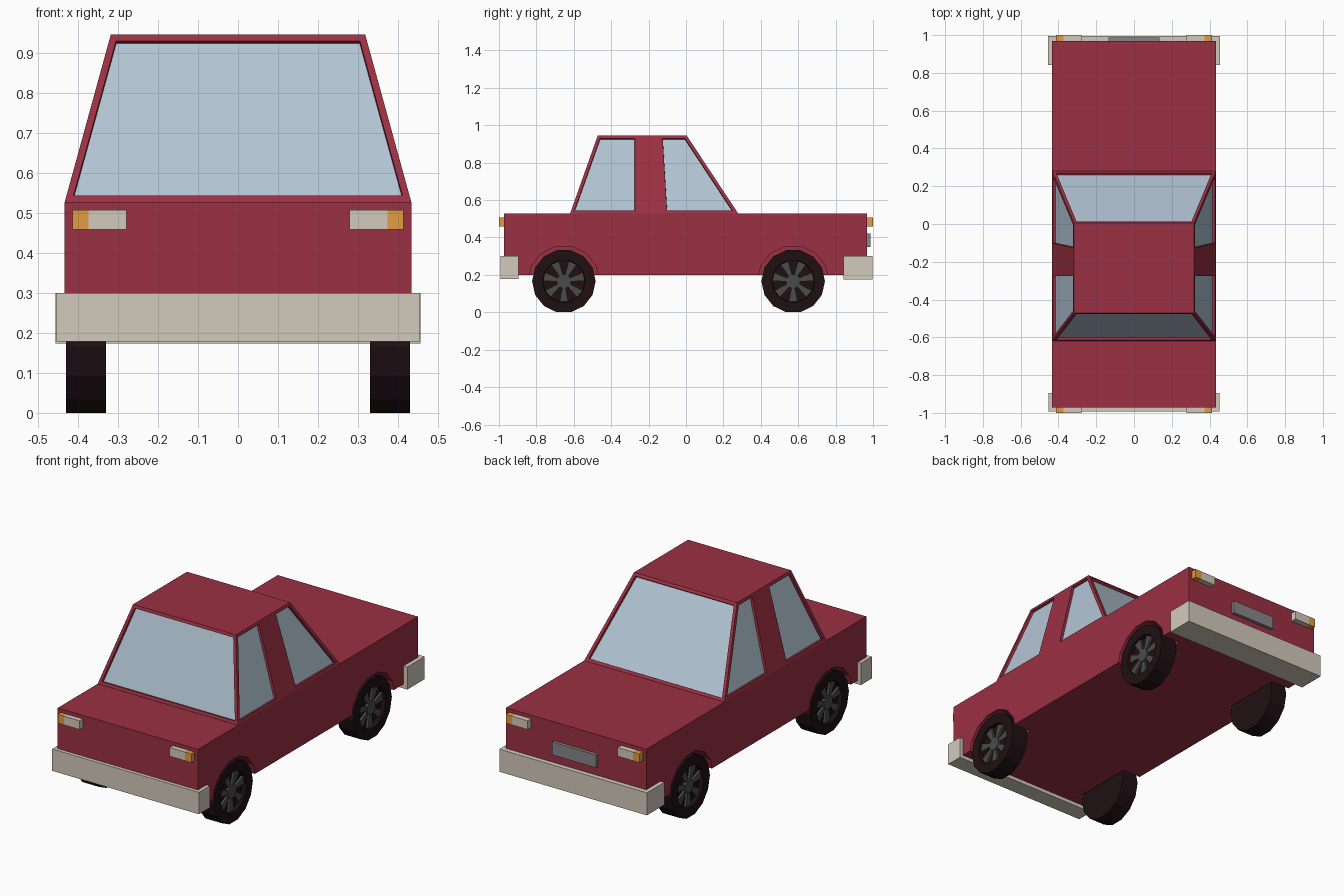
import bpy, bmesh
from math import sin, cos, pi
from mathutils import Matrix, Vector

if "Cube" in bpy.data.objects:
    bpy.data.objects.remove(bpy.data.objects["Cube"])


def material(name, rgb):
    m = bpy.data.materials.new(name)
    m.diffuse_color = (*rgb, 1)
    m.use_nodes = True
    m.node_tree.nodes["Principled BSDF"].inputs["Base Color"].default_value = m.diffuse_color
    return m


RED = material("red_paint", (0.33, 0.03, 0.055))
GLASS = material("glass", (0.45, 0.56, 0.66))
CREAM = material("cream", (0.65, 0.59, 0.50))
AMBER = material("amber", (0.75, 0.34, 0.05))
PLATE = material("plate_grey", (0.25, 0.24, 0.25))
RUBBER = material("rubber", (0.014, 0.005, 0.007))
METAL = material("dark_metal", (0.07, 0.07, 0.07))


def finish(bm, name, *mats):
    bmesh.ops.recalc_face_normals(bm, faces=bm.faces)
    me = bpy.data.meshes.new(name)
    bm.to_mesh(me)
    bm.free()
    for m in mats:
        me.materials.append(m)
    ob = bpy.data.objects.new(name, me)
    bpy.context.collection.objects.link(ob)
    return ob


def box(name, x, y, z, mat):
    bm = bmesh.new()
    bmesh.ops.create_cube(bm, size=1)
    for v in bm.verts:
        v.co = [(a + b) / 2 + c * (b - a) for c, (a, b) in zip(v.co, (x, y, z))]
    return finish(bm, name, mat)


def prism(bm, pts, x0, x1):
    """Extrude a (y, z) outline from x0 to x1; returns the x1 cap."""
    a = [bm.verts.new((x0, y, z)) for y, z in pts]
    b = [bm.verts.new((x1, y, z)) for y, z in pts]
    n = len(pts)
    for i in range(n):
        bm.faces.new((a[i], a[(i + 1) % n], b[(i + 1) % n], b[i]))
    bm.faces.new(a[::-1])
    return bm.faces.new(b)


def ring(r, n=14, y=0, z=0):
    return [(y + r * cos(2 * pi * i / n), z + r * sin(2 * pi * i / n)) for i in range(n)]


AXLES = {"front": -0.653, "rear": 0.573}
WHEEL_Z = 0.166
SIDES = {"right": 1, "left": -1}

# Lower body with wheel arches cut into its sides
body = box("body", (-0.433, 0.433), (-0.972, 0.969), (0.198, 0.527), RED)
bm = bmesh.new()
for y in AXLES.values():
    for s in SIDES.values():
        prism(bm, ring(0.191, 14, y, WHEEL_Z), s * 0.322, s * 0.5)
cutter = finish(bm, "arch_cutter", RED)
cutter.hide_render = True
cutter.hide_set(True)
cut = body.modifiers.new("arches", "BOOLEAN")
cut.operation = "DIFFERENCE"
cut.solver = "EXACT"
cut.object = cutter

# Tapered cabin: side faces are split around the centre pillar, windows are inset
bm = bmesh.new()
W0, W1, Z0, Z1 = 0.433, 0.318, 0.527, 0.945
LOW = (-0.62, -0.257, -0.118, 0.28)
HIGH = (-0.472, -0.257, -0.143, 0.004)
lo = {s: [bm.verts.new((s * W0, y, Z0)) for y in LOW] for s in (1, -1)}
hi = {s: [bm.verts.new((s * W1, y, Z1)) for y in HIGH] for s in (1, -1)}
panes = []
for s in (1, -1):
    for i in range(3):
        f = bm.faces.new((lo[s][i], lo[s][i + 1], hi[s][i + 1], hi[s][i]))
        if i != 1:
            panes.append(f)
for i in (0, 3):
    panes.append(bm.faces.new((lo[1][i], lo[-1][i], hi[-1][i], hi[1][i])))
for row in (lo, hi):
    bm.faces.new(row[1] + row[-1][::-1])
bmesh.ops.recalc_face_normals(bm, faces=bm.faces)
bmesh.ops.inset_individual(bm, faces=panes, thickness=0.017, use_even_offset=True)
bmesh.ops.inset_individual(bm, faces=panes, thickness=0.001, depth=-0.014, use_even_offset=True)
for f in panes:
    f.material_index = 1
finish(bm, "cabin", RED, GLASS)

# Bumpers
box("front_bumper", (-0.453, 0.453), (-0.992, -0.895), (0.178, 0.30), CREAM)
box("rear_bumper", (-0.456, 0.456), (0.843, 0.996), (0.174, 0.30), CREAM)

# Lamps with amber outer ends, and the plate
for end, y in (("front", (-1.0, -0.965)), ("rear", (0.962, 1.0))):
    for side, s in SIDES.items():
        for part, a, b, m in (("lamp", 0.278, 0.373, CREAM), ("indicator", 0.373, 0.413, AMBER)):
            box(f"{end}_{side}_{part}", sorted((s * a, s * b)), y, (0.458, 0.507), m)
box("rear_plate", (-0.135, 0.135), (0.962, 0.987), (0.35, 0.422), PLATE)

# Wheels: tyre with a sunken face, hub and seven flared spokes
for end, y in AXLES.items():
    for side, s in SIDES.items():
        place = Matrix.Translation(Vector((0, y, WHEEL_Z)))
        bm = bmesh.new()
        cap = prism(bm, ring(0.170), s * 0.33, s * 0.43)
        bmesh.ops.recalc_face_normals(bm, faces=bm.faces)
        bmesh.ops.inset_individual(bm, faces=[cap], thickness=0.054, use_even_offset=True)
        bmesh.ops.inset_individual(bm, faces=[cap], thickness=0.002, depth=-0.025,
                                   use_even_offset=True)
        bm.transform(place)
        finish(bm, f"{end}_{side}_tyre", RUBBER)

        bm = bmesh.new()
        prism(bm, ring(0.038), s * 0.40, s * 0.422)
        for k in range(7):
            t = -pi / 2 + 2 * pi * k / 7
            outline = ((0.036, -0.010), (0.109, -0.023), (0.109, 0.023), (0.036, 0.010))
            prism(bm, [(r * cos(t) - w * sin(t), r * sin(t) + w * cos(t)) for r, w in outline],
                  s * 0.40, s * 0.418)
        bm.transform(place)
        finish(bm, f"{end}_{side}_spokes", METAL)
